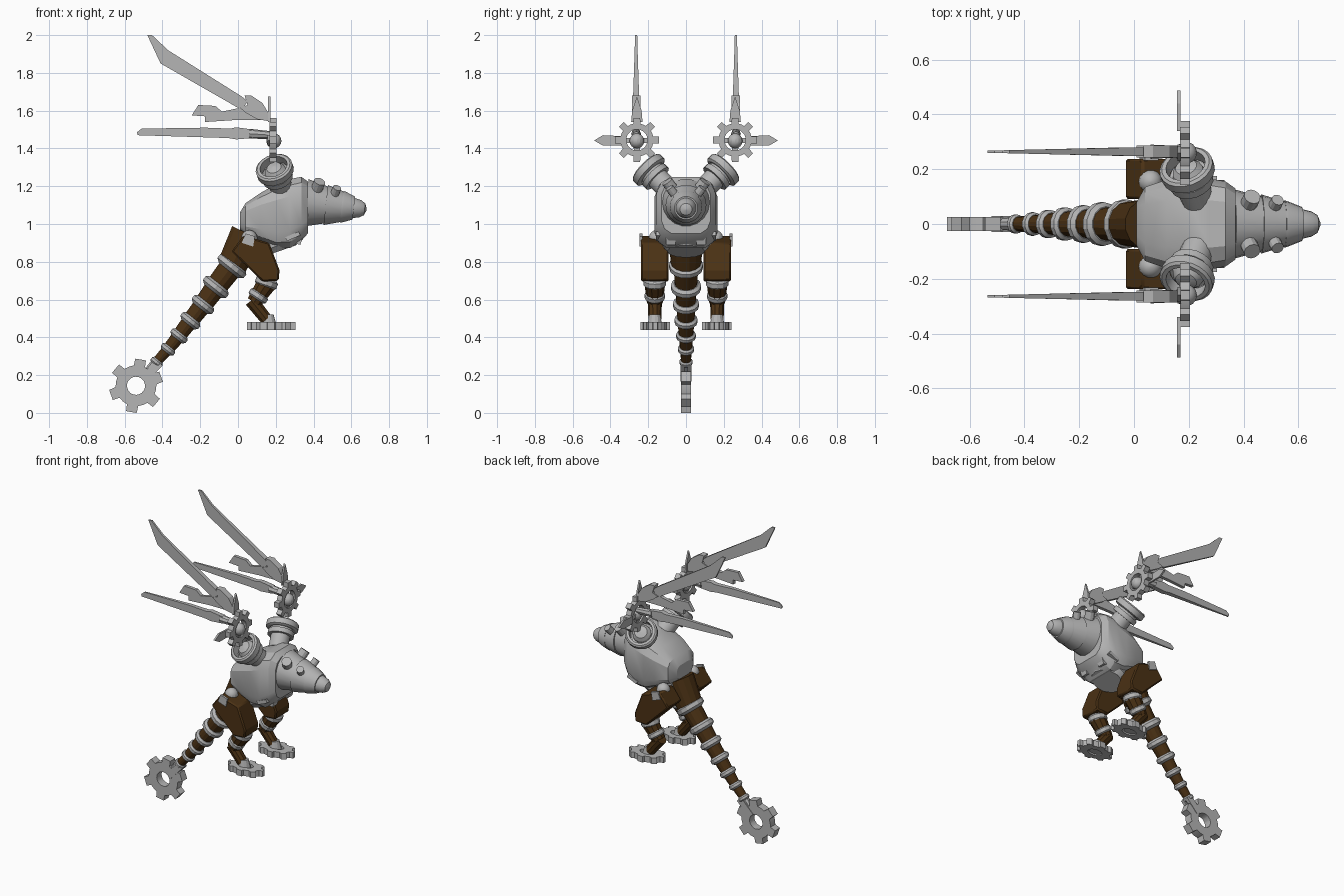
import bpy, bmesh, math
from mathutils import Vector

if "Cube" in bpy.data.objects:
    bpy.data.objects.remove(bpy.data.objects["Cube"])

def material(name, col):
    m = bpy.data.materials.new(name)
    m.diffuse_color = (*col, 1)
    m.use_nodes = True
    m.node_tree.nodes["Principled BSDF"].inputs["Base Color"].default_value = m.diffuse_color
    return m

GREY = material("steel_grey", (0.46, 0.46, 0.46))
BROWN = material("dark_brown", (0.07, 0.031, 0.007))

def finish(name, verts, faces, mat):
    me = bpy.data.meshes.new(name)
    me.from_pydata([tuple(v) for v in verts], [], faces)
    bm = bmesh.new()
    bm.from_mesh(me)
    bmesh.ops.remove_doubles(bm, verts=bm.verts, dist=1e-5)
    bmesh.ops.recalc_face_normals(bm, faces=bm.faces)
    bm.to_mesh(me)
    bm.free()
    me.materials.append(mat)
    ob = bpy.data.objects.new(name, me)
    bpy.context.collection.objects.link(ob)
    return ob

def loft(name, loops, mat, closed=False):
    """Skin equal-length loops; cap the ends, or join last to first."""
    n, k = len(loops[0]), len(loops)
    verts = [v for l in loops for v in l]
    faces = [(i * n + j, i * n + (j + 1) % n, (i + 1) % k * n + (j + 1) % n, (i + 1) % k * n + j)
             for i in range(k if closed else k - 1) for j in range(n)]
    if not closed:
        faces += [tuple(range(n)), tuple(range((k - 1) * n, k * n))]
    return finish(name, verts, faces, mat)

def lathe(name, p, axis, profile, mat, n=14, closed=False):
    """Revolve (distance, radius) pairs around an axis starting at p."""
    q = Vector(axis).to_track_quat('Z', 'Y')
    loops = [[Vector(p) + q @ Vector((r * math.cos(a), r * math.sin(a), t))
              for a in (2 * math.pi * j / n for j in range(n))] for t, r in profile]
    return loft(name, loops, mat, closed)

def limb(name, a, b, r0, r1, mat, n=12):
    d = Vector(b) - Vector(a)
    return lathe(name, a, d, [(0, r0), (d.length, r1)], mat, n)

def ball(name, c, r, mat):
    prof = [(-r * math.cos(math.pi * i / 8), max(r * math.sin(math.pi * i / 8), 0.002)) for i in range(9)]
    return lathe(name, c, (0, 0, 1), prof, mat, 14)

def place(plane, u, v, w):
    return {'xz': (u, w, v), 'yz': (w, u, v), 'xy': (u, v, w)}[plane]

def prism(name, poly, plane, w, thick, mat):
    """Extrude an outline; thick may be a function of u for tapered blades."""
    f = thick if callable(thick) else (lambda u: thick)
    return loft(name, [[place(plane, u, v, w + s * f(u) / 2) for u, v in poly] for s in (-1, 1)], mat)

def gear(name, plane, c, w, thick, root, tip, hole, teeth, mat, phase=0, sv=1):
    """Toothed ring with a round hole; sv squashes the second direction."""
    step = 2 * math.pi / teeth
    pts = []
    for i in range(teeth):
        for f, r in ((-.27, root), (-.19, tip), (.19, tip), (.27, root), (.5, root)):
            pts.append((phase + (i + f) * step, r))
    def ring(z, inner):
        return [place(plane, c[0] + (hole if inner else r) * math.cos(a),
                      c[1] + (hole if inner else r) * math.sin(a) * sv, z) for a, r in pts]
    lo, hi = w - thick / 2, w + thick / 2
    return loft(name, [ring(lo, 0), ring(hi, 0), ring(hi, 1), ring(lo, 1)], mat, True)

def px(*pts):
    """Side-view outline: hundredths to units."""
    return [(x / 100, z / 100) for x, z in pts]

# Body: chamfered cross-sections lofted along x
loops = []
for x, z0, z1, w in ((.01, .97, 1.06, .08), (.04, .945, 1.11, .135), (.12, .91, 1.165, .162),
                     (.2, .872, 1.21, .168), (.275, .872, 1.238, .166), (.335, .91, 1.25, .155),
                     (.37, .95, 1.225, .13)):
    c, h = (z0 + z1) / 2, (z1 - z0) / 2
    sec = [(1, -.5), (1, .5), (.85, .82), (.52, 1), (-.52, 1), (-.85, .82),
           (-1, .5), (-1, -.5), (-.87, -.82), (-.6, -1), (.6, -1), (.87, -.82)]
    loops.append([(x, a * w, c + b * h) for a, b in sec])
loft("body", loops, GREY)

# Stepped snout
D = Vector((.32, 0, -.035)).normalized()
H = Vector((.36, 0, 1.112))
lathe("snout", H, D, [(0, .128), (.105, .1), (.105, .108), (.19, .083), (.19, .086), (.2, .084),
                      (.255, .062), (.255, .054), (.29, .046), (.312, .032), (.323, .004)], GREY, 18)

# Belly collar under the chest
lathe("belly_collar", (.215, 0, .855), (-.35, 0, 1), [(0, .1), (.03, .125), (.06, .125), (.07, .1)], GREY, 12)

for s in (1, -1):
    side = "left" if s > 0 else "right"
    # Eye studs and chest clips
    limb(f"{side}_large_stud", (.405, s * .045, 1.15), (.432, s * .1, 1.225), .031, .031, GREY)
    limb(f"{side}_small_stud", (.5, s * .04, 1.13), (.525, s * .088, 1.192), .023, .023, GREY)
    prism(f"{side}_chest_clip", px((29, 90), (33, 89), (35.5, 97), (31.5, 98)), 'xz', s * .08, .05, GREY)
    prism(f"{side}_flank_clip", px((26, 91), (33, 94), (32, 96), (25, 93)), 'xz', s * .145, .03, GREY)

    # Shoulder socket
    A = Vector((-.25, s * .68, .68)).normalized()
    P = Vector((.195, s * .195, 1.285)) - A * .15
    lathe(f"{side}_shoulder_neck", P, A, [(0, .06), (.085, .06), (.085, .082), (.115, .082), (.115, .07),
                                          (.135, .07)], GREY, 16)
    lathe(f"{side}_shoulder_ring", P, A, [(.128, .088), (.135, .1), (.17, .1), (.178, .09), (.178, .074),
                                          (.128, .074)], GREY, 20, True)
    lathe(f"{side}_shoulder_dome", P, A, [(.13, .06), (.15, .056), (.17, .04), (.18, .004)], GREY, 14)

    # Wing hub
    Y = s * .26
    gear(f"{side}_wing_gear", 'yz', (Y, 1.445), .186, .036, .088, .118, .056, 8, GREY, math.pi / 8 * 2)
    ball(f"{side}_wing_hub", (.19, Y, 1.44), .04, GREY)
    prism(f"{side}_hub_bar", [(Y - .06, 1.43), (Y + .06, 1.43), (Y + .06, 1.455), (Y - .06, 1.455)],
          'yz', .178, .016, GREY)
    prism(f"{side}_lower_spike", [(Y - .02, 1.41), (Y, 1.33), (Y + .02, 1.41)], 'yz', .186, .02, GREY)
    prism(f"{side}_upper_spike", [(Y - .03, 1.54), (Y + .03, 1.54), (Y + .025, 1.6), (Y, 1.675),
                                  (Y - .025, 1.6)], 'yz', .165, .012, GREY)
    prism(f"{side}_side_spike", [(s * .34, 1.415), (s * .44, 1.415), (s * .487, 1.442), (s * .44, 1.47),
                                 (s * .34, 1.465)], 'yz', .163, .012, GREY)

    # Wing blades, tapering towards the tips
    B = s * .264
    taper = lambda x: .008 + .024 * min(1, max(0, (x + .53) / .5))
    prism(f"{side}_upper_blade", px((-48, 200), (-45.5, 200), (-37, 192), (2, 167.5), (5, 165), (3, 161.5),
                                    (0, 161.5), (-41, 185)), 'xz', B, taper, GREY)
    prism(f"{side}_upper_blade_root", px((3.5, 168), (7, 168), (13, 164), (16, 159), (16, 154.5), (10, 155.5),
                                         (4, 159), (1, 161.5), (5, 163)), 'xz', B, .044, GREY)
    prism(f"{side}_middle_blade", px((-24.5, 157.5), (-21, 163), (-12, 162.5), (-8.5, 159.5), (1, 161.5),
                                     (9, 159), (15, 155), (-2, 155), (-17.5, 154), (-17.5, 157)),
          'xz', B, .022, GREY)
    prism(f"{side}_lower_blade", px((-53.5, 148.5), (-51, 150.5), (-17, 151), (-4, 150.5), (-1, 151.2),
                                    (8, 150), (8, 145.5), (-1, 144.8), (-5, 145.5), (-53, 147)),
          'xz', B, taper, GREY)
    limb(f"{side}_lower_blade_root", (.06, B, 1.478), (.185, B, 1.47), .026, .02, GREY, 8)

    # Leg: thigh block, hip ball, knee, shin, ankle, gear foot
    L = s * .165
    thigh = prism(f"{side}_thigh", px((3, 94), (16.5, 90), (22, 75.5), (21.5, 70), (13, 69.5), (-3.4, 85.5)),
                  'xz', L, .146, BROWN)
    bv = thigh.modifiers.new("bevel", 'BEVEL')
    bv.width, bv.segments = .008, 1
    ball(f"{side}_hip_ball", (.06, s * .155, .925), .043, GREY)
    for w in (.094, .238):
        prism(f"{side}_hip_plate", px((2, 90), (4, 95), (9, 93.5), (8, 88)), 'xz', s * w, .014, GREY)
    lathe(f"{side}_knee_ring", (.158, L, .71), (-.35, 0, -1),
          [(0, .05), (.01, .06), (.035, .06), (.045, .05)], GREY, 12)
    limb(f"{side}_upper_shin", (.155, L, .69), (.085, L, .585), .056, .042, BROWN, 10)
    lathe(f"{side}_shin_ring", (.118, L, .635), (-.55, 0, -.83), [(0, .046), (.008, .054), (.03, .054),
                                                             (.038, .046)], GREY, 12)
    limb(f"{side}_lower_shin", (.07, L, .595), (.15, L, .495), .038, .034, BROWN, 10)
    limb(f"{side}_ankle", (.16, L, .52), (.165, L, .45), .028, .042, GREY, 12)
    gear(f"{side}_gear_foot", 'xy', (.175, s * .163), .46, .04, .108, .13, .05, 8, GREY, 0, .6)

# Tail: base, rings and brown segments between them
rings = [(-.033, .776, .09), (-.118, .665, .08), (-.186, .572, .069), (-.253, .487, .061),
         (-.313, .407, .052), (-.371, .336, .043), (-.432, .268, .035)]
T = Vector((-.62, 0, -.785))
limb("tail_base", (.05, 0, .95), (-.033, 0, .776), .092, .08, BROWN, 14)
for i, (x, z, r) in enumerate(rings):
    h = .028 - .002 * i
    lathe("tail_ring", (x, 0, z), T, [(-h, r * .8), (-h * .5, r), (h * .4, r), (h, r * .74)], GREY, 14)
    if i < 6:
        x2, z2, r2 = rings[i + 1]
        limb("tail_segment", (x, 0, z), (x2, 0, z2), r * .72, r2 * .74, BROWN, 14)

# Tail fork and end gear
for y in (-.018, .018):
    prism("tail_fork", px((-43, 28), (-40, 25), (-48, 16.5), (-52, 19)), 'xz', y, .022, GREY)
limb("tail_tip", (-.43, 0, .27), (-.475, 0, .22), .028, .024, GREY, 10)
gear("tail_gear", 'xz', (-.54, .1435), 0, .052, .108, .144, .048, 6, GREY, math.radians(20))

# Smooth rounded areas, keep hard edges
bpy.ops.object.select_all(action='SELECT')
bpy.context.view_layer.objects.active = bpy.data.objects["body"]
bpy.ops.object.shade_smooth_by_angle(angle=math.radians(25))
